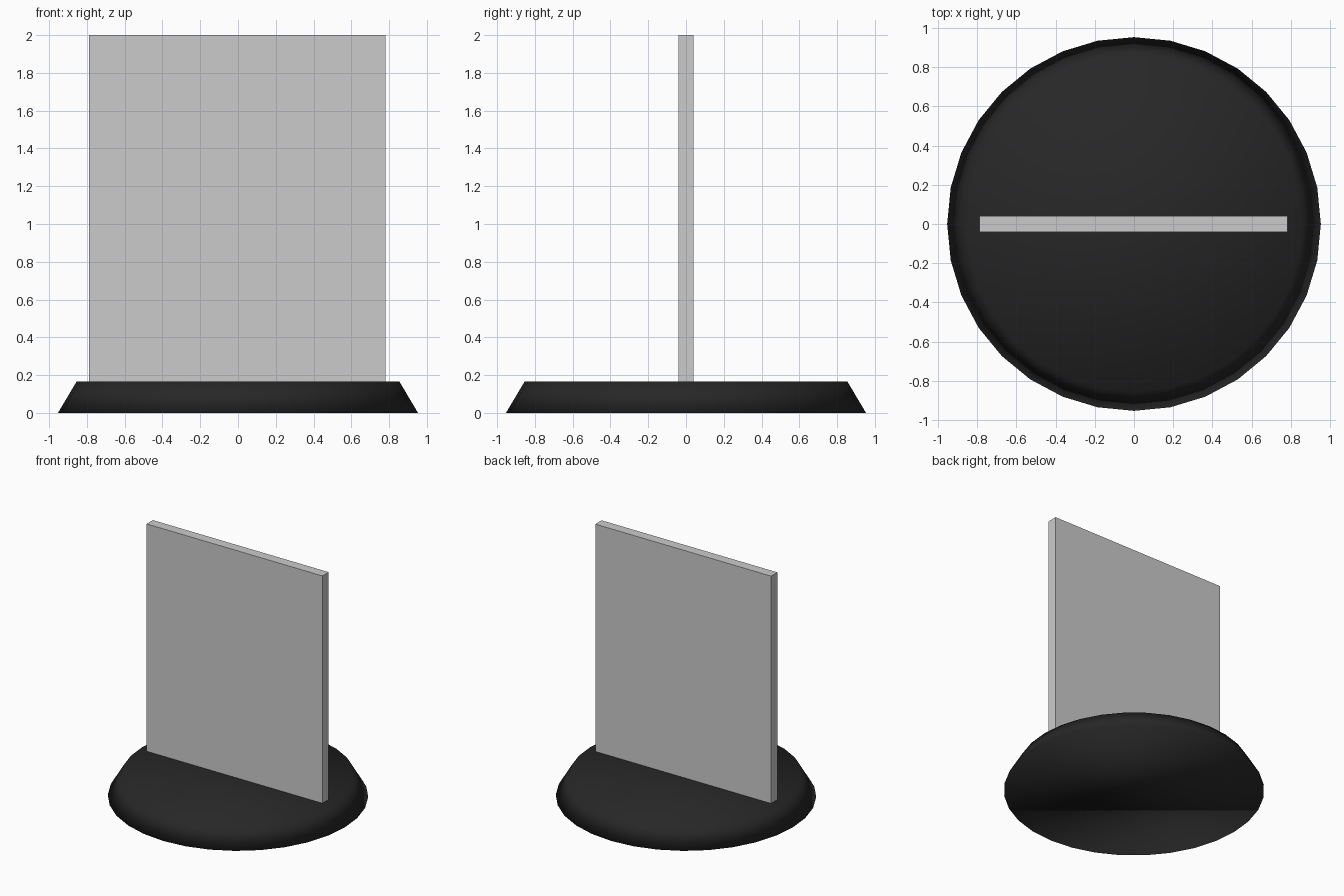
import bpy

if "Cube" in bpy.data.objects:
    bpy.data.objects.remove(bpy.data.objects["Cube"])

BASE_H = 0.165

# Dark tapered round base, 32 sides, smooth over its rims
bpy.ops.mesh.primitive_cone_add(vertices=32, radius1=0.953, radius2=0.855,
                                depth=BASE_H, location=(0, 0, BASE_H / 2))
base = bpy.context.object
base.name = "round_base"
bpy.ops.object.shade_smooth()
black = bpy.data.materials.new("black_base")
black.diffuse_color = (0.02, 0.02, 0.02, 1)
black.use_nodes = True
black.node_tree.nodes["Principled BSDF"].inputs["Base Color"].default_value = black.diffuse_color
base.data.materials.append(black)

# Thin upright panel standing across the base
bpy.ops.mesh.primitive_cube_add(size=1, location=(-0.003, 0, (2 + BASE_H) / 2))
panel = bpy.context.object
panel.name = "upright_panel"
panel.scale = (1.57, 0.08, 2 - BASE_H)
bpy.ops.object.transform_apply(location=False, rotation=False, scale=True)
